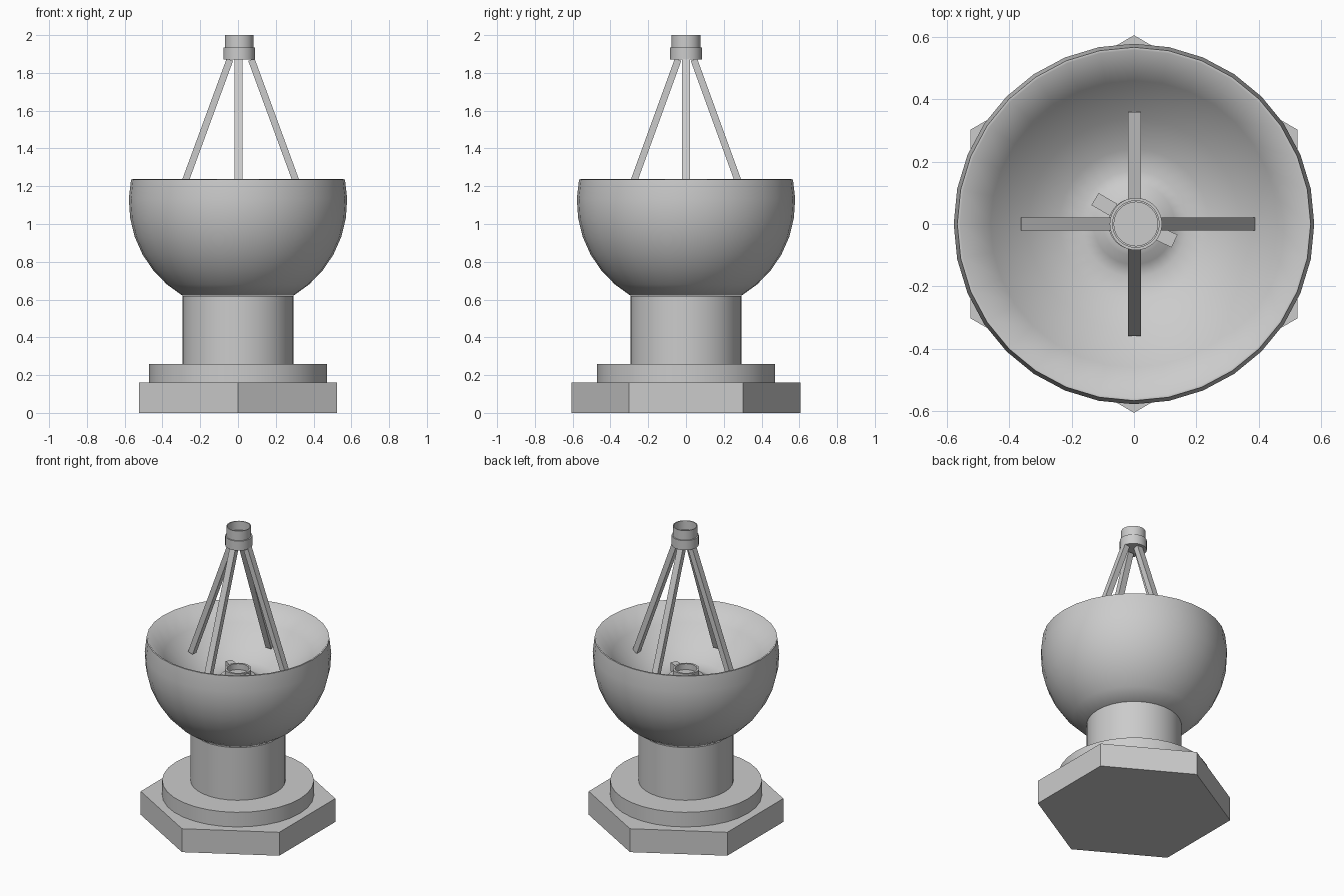
import bpy, bmesh, math
from mathutils import Vector, Matrix

if "Cube" in bpy.data.objects:
    bpy.data.objects.remove(bpy.data.objects["Cube"])


def make_object(name, bm, smooth=True, angle=40):
    bmesh.ops.recalc_face_normals(bm, faces=bm.faces)
    mesh = bpy.data.meshes.new(name)
    bm.to_mesh(mesh)
    bm.free()
    ob = bpy.data.objects.new(name, mesh)
    bpy.context.collection.objects.link(ob)
    if smooth:
        bpy.ops.object.select_all(action='DESELECT')
        bpy.context.view_layer.objects.active = ob
        ob.select_set(True)
        bpy.ops.object.shade_smooth_by_angle(angle=math.radians(angle))
    return ob


def lathe(name, profile, sides=32, smooth=True, turn=0.0, x=0.0, angle=40):
    """Spin a (radius, height) profile round z; zero radius closes the end."""
    bm = bmesh.new()
    rings = []
    for r, z in profile:
        if r == 0:
            rings.append([bm.verts.new((x, 0, z))] * sides)
        else:
            rings.append([bm.verts.new((x + r * math.cos(turn + math.tau * i / sides),
                                        r * math.sin(turn + math.tau * i / sides), z))
                          for i in range(sides)])
    for a, b in zip(rings, rings[1:]):
        for i in range(sides):
            j = (i + 1) % sides
            bm.faces.new(list(dict.fromkeys((a[i], a[j], b[j], b[i]))))
    return make_object(name, bm, smooth, angle)


def disc(name, r, z0, z1, **kw):
    return lathe(name, [(0, z0), (r, z0), (r, z1), (0, z1)], **kw)


def bar(name, start, end, width, height):
    """Box running between two points."""
    start, end = Vector(start), Vector(end)
    d = end - start
    side = d.cross(Vector((0, 0, 1))).normalized()
    up = side.cross(d).normalized()
    rot = Matrix((d.normalized(), side, up)).transposed().to_4x4()
    bm = bmesh.new()
    bmesh.ops.create_cube(bm, size=1, matrix=Matrix.Translation((start + end) / 2) @ rot
                          @ Matrix.Diagonal((d.length, width, height, 1)))
    return make_object(name, bm, smooth=False)


# Stepped pedestal
disc("hexagonal_base", 0.605, 0, 0.16, sides=6, smooth=False, turn=math.pi / 6)
disc("round_plinth", 0.47, 0.16, 0.26)
disc("column", 0.294, 0.26, 0.62)

# Bowl: spherical outside, dished inside with a small central mound
a0, a1 = math.radians(-59.5), math.radians(11.5)
outer = [(0.578 * math.cos(a), 1.12 + 0.58 * math.sin(a))
         for a in (a0 + (a1 - a0) * i / 7 for i in range(8))]
inner = [(0.558, 1.237), (0.46, 1.125), (0.34, 1.015), (0.24, 0.96),
         (0.17, 0.94), (0.13, 0.955), (0.10, 0.98), (0.07, 0.985), (0, 0.985)]
lathe("dish_bowl", [(0, outer[0][1])] + outer + inner, angle=60)

# Feed ring and a lug on each side of it
lathe("feed_ring", [(0.082, 0.96), (0.082, 1.025), (0.068, 1.025), (0.068, 0.96), (0.082, 0.96)])
bar("back_feed_lug", (-0.125, 0.08, 0.985), (-0.065, 0.045, 0.985), 0.045, 0.06)
bar("front_feed_lug", (0.13, -0.055, 0.985), (0.067, -0.025, 0.985), 0.045, 0.06)

# Four struts leaning in to the head
for label, dx, dy, shift in (("left", -1, 0, 0.014), ("right", 1, 0, 0.014),
                             ("front", 0, -1, 0.002), ("back", 0, 1, 0.002)):
    bar(label + "_strut", (dx * 0.36 + shift, dy * 0.342, 1.045),
        (dx * 0.057 + shift, dy * 0.042, 1.87), 0.042, 0.036)

# Head: collar and open cup
disc("head_collar", 0.084, 1.87, 1.935, x=0.006)
lathe("head_cup", [(0, 1.90), (0.076, 1.90), (0.076, 2.0), (0.070, 2.0), (0.070, 1.94), (0, 1.94)], x=0.006)
